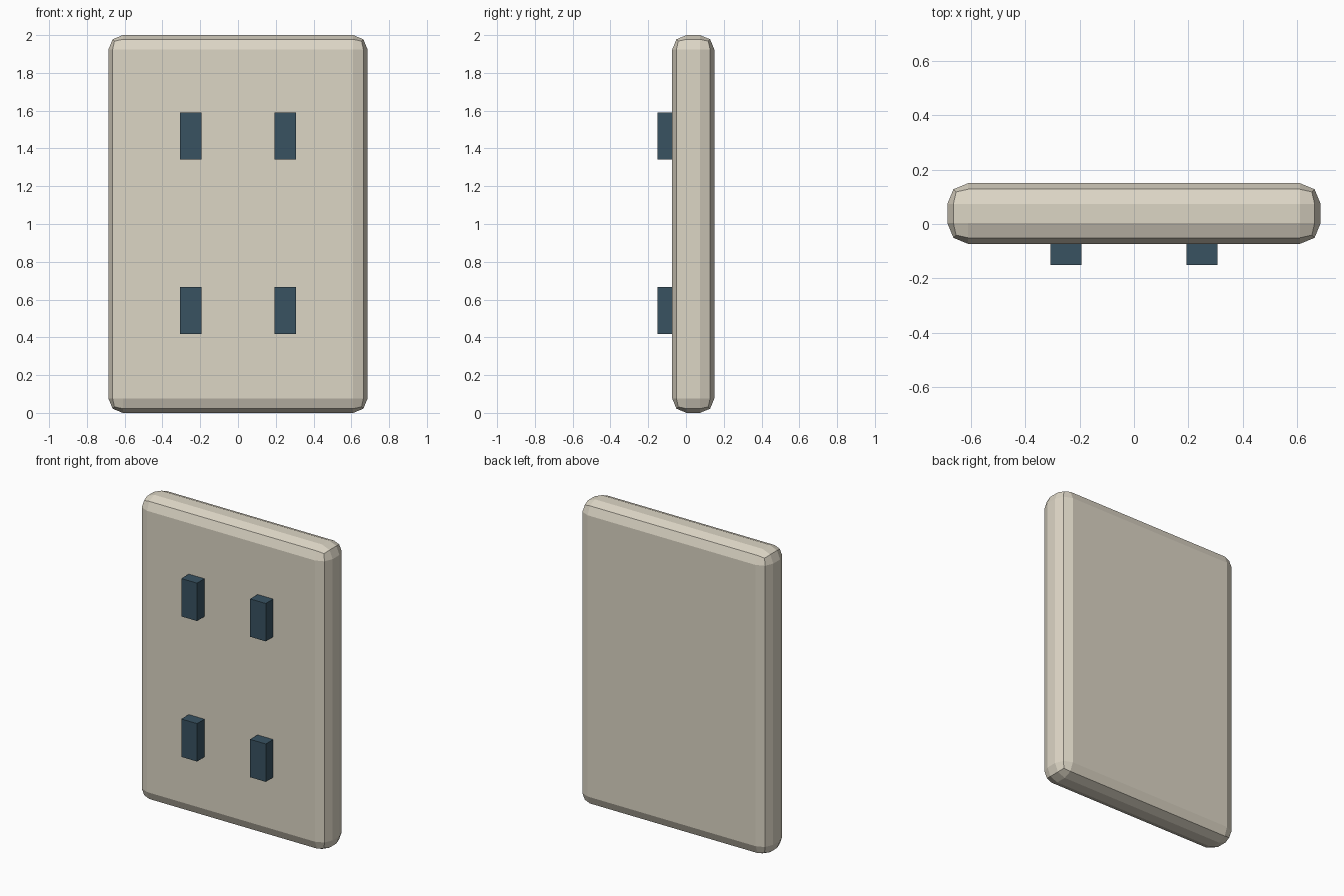
import bpy

if "Cube" in bpy.data.objects:
    bpy.data.objects.remove(bpy.data.objects["Cube"])


def material(name, color):
    mat = bpy.data.materials.new(name)
    mat.diffuse_color = color
    mat.use_nodes = True
    mat.node_tree.nodes["Principled BSDF"].inputs["Base Color"].default_value = mat.diffuse_color
    return mat


def box(name, center, size, mat):
    bpy.ops.mesh.primitive_cube_add(size=1, location=center)
    obj = bpy.context.object
    obj.name = name
    obj.scale = size
    bpy.ops.object.transform_apply(location=False, rotation=False, scale=True)
    obj.data.materials.append(mat)
    return obj


cream = material("cream", (0.72, 0.67, 0.56, 1))
navy = material("dark_blue", (0.04, 0.085, 0.12, 1))

# Wall plate with two-step rounded edges
plate = box("wall_plate", (0, 0.0385, 1), (1.372, 0.223, 2), cream)
bevel = plate.modifiers.new("rounded_edges", "BEVEL")
bevel.width = 0.076
bevel.segments = 2

# Four contact blocks standing out of the front, set slightly into the plate
for row, z in (("lower", 0.542), ("upper", 1.465)):
    for side, x in (("left", -0.25), ("right", 0.25)):
        box(f"{row}_{side}_contact", (x, -0.105, z), (0.114, 0.09, 0.249), navy)
